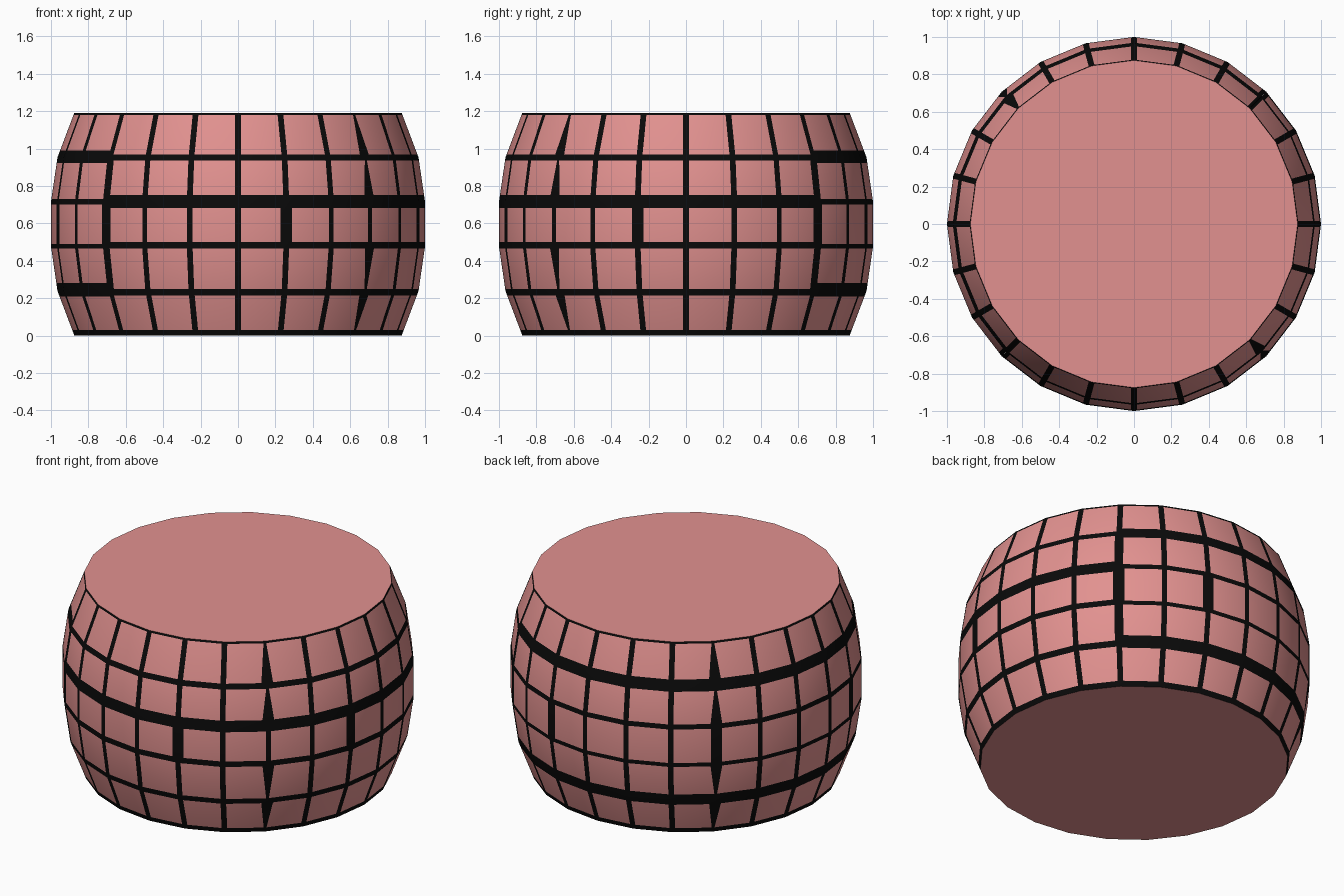
import bpy, bmesh, math
from mathutils import Vector

if "Cube" in bpy.data.objects:
    bpy.data.objects.remove(bpy.data.objects["Cube"])

SIDES = 24
PROFILE = [(0.875, 0.0), (0.965, 0.238), (1.0, 0.477), (1.0, 0.715), (0.965, 0.953), (0.875, 1.191)]
# tile height ranges per row, for the front-right and back-left halves
ROWS_FRONT = [(.03, .215), (.25, .465), (.50, .683), (.752, .935), (.968, 1.18)]
ROWS_BACK = [(.03, .208), (.28, .465), (.49, .70), (.73, .922), (.99, 1.18)]
WIDE = {45, 75, 135, 195, 225, 285, 345}   # seams that are wide in the middle row


def material(name, rgb):
    m = bpy.data.materials.new(name)
    m.diffuse_color = (*rgb, 1)
    m.use_nodes = True
    m.node_tree.nodes["Principled BSDF"].inputs["Base Color"].default_value = m.diffuse_color
    return m


def seam(deg, row, top):
    """Half width of the black seam at one end of a row."""
    deg %= 360
    if row == 2:
        return 0.033 if deg in WIDE else 0.015
    if deg in (45, 225) and row in (1, 3):
        return 0.025
    if deg in (135, 315):                 # tapered seams on the diagonal
        outer = top if row > 2 else not top
        return 0.008 if outer else 0.034
    return 0.016


def ring_normal(j):
    """Smooth profile normal as (radial, vertical)."""
    a, b = PROFILE[max(j - 1, 0)], PROFILE[min(j + 1, 5)]
    return Vector((b[1] - a[1], a[0] - b[0])).normalized()


def spin(r, z, deg):
    t = math.radians(deg)
    return Vector((r * math.cos(t), r * math.sin(t), z))


bm = bmesh.new()
normals = {}


def add_vert(co, n):
    v = bm.verts.new(co)
    normals[v] = n.normalized()
    return v


# Tiled wall: every panel is a pink tile framed by black seam faces
for i in range(SIDES):
    a0, a1 = i * 15, (i + 1) * 15
    rows = ROWS_BACK if 45 <= a0 < 225 else ROWS_FRONT
    for j, (zb, zt) in enumerate(rows):
        (r0, z0), (r1, z1) = PROFILE[j], PROFILE[j + 1]
        corner = [spin(r0, z0, a0), spin(r0, z0, a1), spin(r1, z1, a0), spin(r1, z1, a1)]
        n0, n1 = ring_normal(j), ring_normal(j + 1)
        cn = [spin(*n0, a0), spin(*n0, a1), spin(*n1, a0), spin(*n1, a1)]
        vs = [0, (zb - z0) / (z1 - z0), (zt - z0) / (z1 - z0), 1]
        grid = []
        for k, v in enumerate(vs):
            width = 2 * (r0 + (r1 - r0) * v) * math.sin(math.radians(7.5))
            us = [0, seam(a0, j, k > 1) / width, 1 - seam(a1, j, k > 1) / width, 1]
            mix = lambda c, u: c[0].lerp(c[1], u).lerp(c[2].lerp(c[3], u), v)
            grid.append([add_vert(mix(corner, u), mix(cn, u)) for u in us])
        for k in range(3):
            for m in range(3):
                f = bm.faces.new((grid[k][m], grid[k][m + 1], grid[k + 1][m + 1], grid[k + 1][m]))
                f.material_index = 0 if k == m == 1 else 1
                f.smooth = True

# Flat end caps
for (r, z), s in ((PROFILE[0], -1), (PROFILE[-1], 1)):
    bm.faces.new([add_vert(spin(r, z, s * i * 15), Vector((0, 0, s))) for i in range(SIDES)])

bm.verts.index_update()
custom = [normals[v] for v in bm.verts]
mesh = bpy.data.meshes.new("tiled_drum")
bm.to_mesh(mesh)
bm.free()
mesh.materials.append(material("pink tile", (0.76, 0.285, 0.278)))
mesh.materials.append(material("black seam", (0.003, 0.003, 0.003)))
mesh.normals_split_custom_set_from_vertices(custom)
bpy.context.collection.objects.link(bpy.data.objects.new("tiled_drum", mesh))
